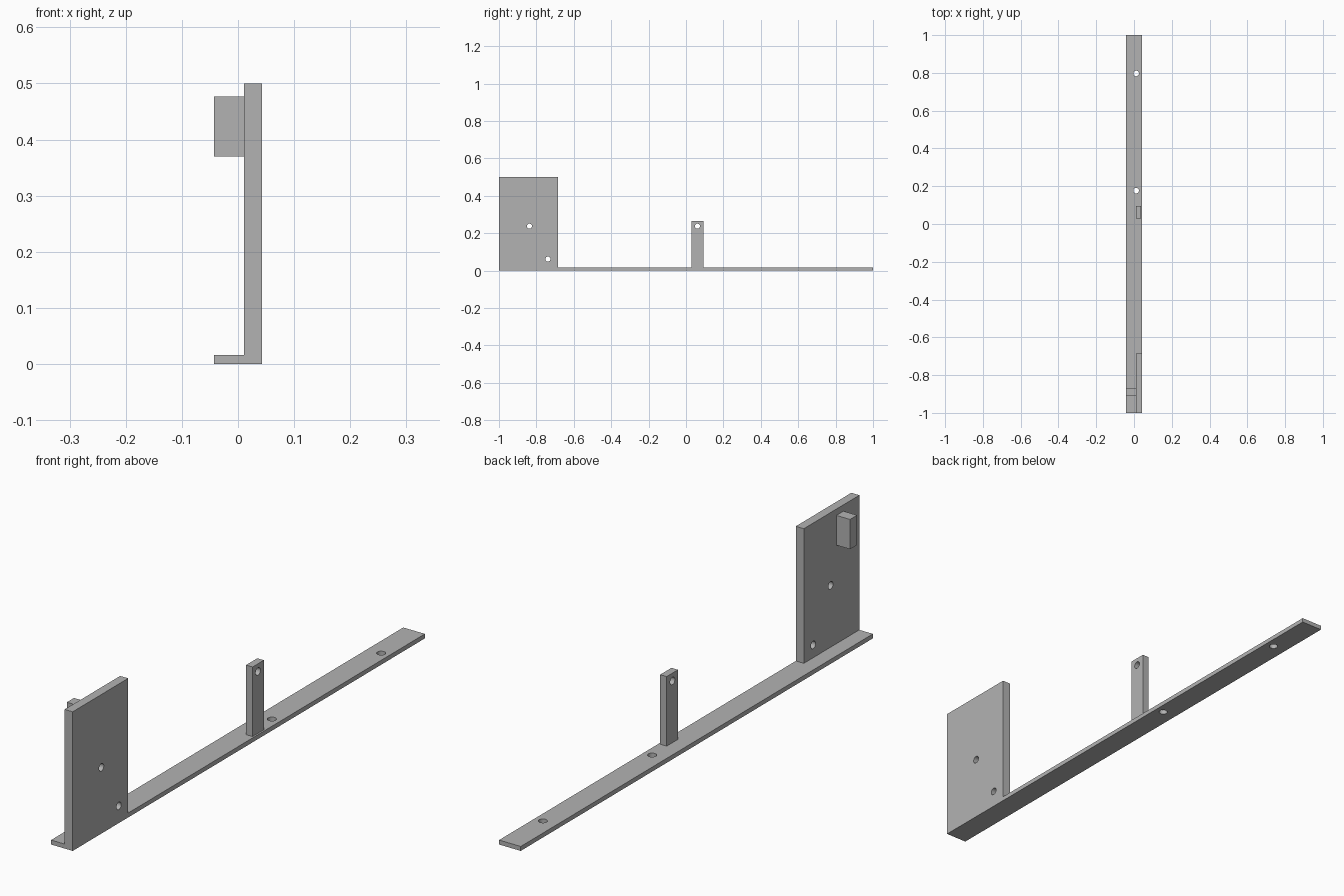
import bpy
from mathutils import Vector

default = bpy.data.objects.get("Cube")
if default:
    bpy.data.objects.remove(default, do_unlink=True)

# Single flat grey for the whole bracket
grey = bpy.data.materials.new("light grey")
grey.use_nodes = True
colour = (0.45, 0.45, 0.45, 1)
grey.diffuse_color = colour
grey.node_tree.nodes["Principled BSDF"].inputs["Base Color"].default_value = colour


def box(name, low, high):
    low, high = Vector(low), Vector(high)
    bpy.ops.mesh.primitive_cube_add(size=1, location=(low + high) / 2)
    obj = bpy.context.object
    obj.name = obj.data.name = name
    obj.scale = high - low
    bpy.ops.object.transform_apply(location=True, rotation=True, scale=True)
    obj.data.materials.append(grey)
    return obj


def drill(obj, centre, axis, radius):
    """Cut a round through-hole along the given axis."""
    bpy.ops.mesh.primitive_cylinder_add(vertices=32, radius=radius, depth=0.2, location=centre)
    cutter = bpy.context.object
    cutter.hide_render = True
    cutter.rotation_euler = Vector(axis).to_track_quat("Z", "Y").to_euler()
    cutter.data.materials.append(grey)
    mod = obj.modifiers.new("hole", "BOOLEAN")
    mod.operation = "DIFFERENCE"
    mod.solver = "EXACT"
    mod.object = cutter
    bpy.context.view_layer.objects.active = obj
    bpy.ops.object.modifier_apply(modifier=mod.name)
    bpy.data.objects.remove(cutter, do_unlink=True)


SIDE = 0.043      # half width of the base
INNER = 0.011     # inner face of the upright parts
FLOOR = 0.016     # top of the base

# Long base strip with two mounting holes
base = box("base_strip", (-SIDE, -1, 0), (SIDE, 1, FLOOR))
for y in (0.177, 0.797):
    drill(base, (INNER, y, 0), (0, 0, 1), 0.015)

# Tall upright plate at the front end
plate = box("upright_plate", (INNER, -1, FLOOR), (SIDE, -0.685, 0.5))
for y, z in ((-0.837, 0.238), (-0.738, 0.062)):
    drill(plate, (INNER, y, z), (1, 0, 0), 0.0135)

# Small block on the inner face of the plate
box("stop_block", (-SIDE, -0.91, 0.37), (INNER, -0.87, 0.477))

# Narrow post with a hole near its top
post = box("post", (INNER, 0.03, FLOOR), (0.037, 0.094, 0.266))
drill(post, (INNER, 0.061, 0.238), (1, 0, 0), 0.0135)

# Crisp edges with smooth hole walls
for obj in (base, plate, post):
    bpy.ops.object.select_all(action="DESELECT")
    obj.select_set(True)
    bpy.context.view_layer.objects.active = obj
    bpy.ops.object.shade_smooth_by_angle()
